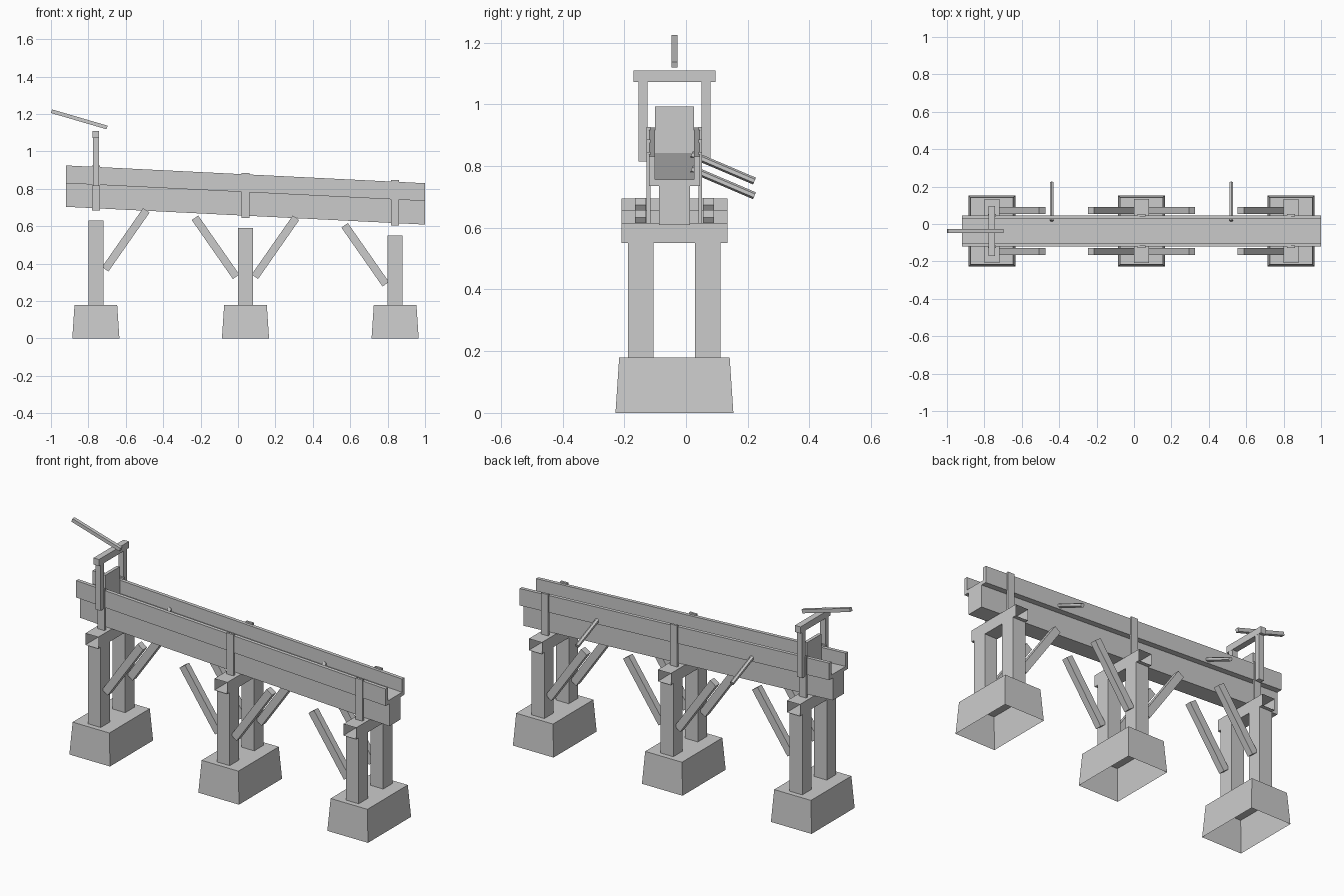
import bpy, bmesh, math
from mathutils import Vector, Matrix

if "Cube" in bpy.data.objects:
    bpy.data.objects.remove(bpy.data.objects["Cube"])

YC = -0.0375                      # centre line of the flume
X0, X1 = -0.92, 1.0               # flume ends
SLOPE = -0.095 / 1.92


def drop(x):
    return (x - X0) * SLOPE


def finish(name, bm):
    bmesh.ops.recalc_face_normals(bm, faces=bm.faces)
    me = bpy.data.meshes.new(name)
    bm.to_mesh(me)
    bm.free()
    ob = bpy.data.objects.new(name, me)
    bpy.context.collection.objects.link(ob)
    return ob


def box(name, x, y, z, shear=False, open_axis=None, open_signs=(-1, 1), taper=0.0):
    """Box from (min, max) ranges; can follow the flume slope, taper upward or lose end faces."""
    bm = bmesh.new()
    bmesh.ops.create_cube(bm, size=1)
    if open_axis is not None:
        bm.normal_update()
        gone = [f for f in bm.faces
                if any(f.normal[open_axis] * s > 0.9 for s in open_signs)]
        bmesh.ops.delete(bm, geom=gone, context='FACES_ONLY')
    for v in bm.verts:
        t = taper if v.co.z > 0 else 0
        sx, sy = math.copysign(t, v.co.x), math.copysign(t, v.co.y)
        p = [r[0] + (c + 0.5) * (r[1] - r[0]) for r, c in zip((x, y, z), v.co)]
        v.co = (p[0] - sx, p[1] - sy, p[2])
        if shear:
            v.co.z += drop(v.co.x)
    return finish(name, bm)


def bar(name, a, b, wide, thick):
    """Rectangular bar between two points lying in an x-z plane."""
    a, b = Vector(a), Vector(b)
    d = (b - a).normalized()
    side = Vector((0, 1, 0))
    up = d.cross(side)
    rot = Matrix((d, side, up)).transposed().to_4x4()
    bm = bmesh.new()
    bmesh.ops.create_cube(bm, size=1)
    scale = Matrix.Diagonal(((b - a).length, wide, thick, 1))
    bm.transform(Matrix.Translation((a + b) / 2) @ rot @ scale)
    return finish(name, bm)


def rod(name, a, b, r, sides=6):
    a, b = Vector(a), Vector(b)
    bm = bmesh.new()
    bmesh.ops.create_cone(bm, cap_ends=True, segments=sides, radius1=r, radius2=r,
                          depth=(b - a).length)
    rot = (b - a).to_track_quat('Z', 'Y').to_matrix().to_4x4()
    bm.transform(Matrix.Translation((a + b) / 2) @ rot)
    return finish(name, bm)


def span(c, h):
    return (c - h, c + h)


def side_range(s, near, far):
    return tuple(sorted((YC + s * near, YC + s * far)))


# Trestle bents: footing, posts, hollow cap beam, braces, straps
for i, (cx, top, brace_dirs) in enumerate(((-0.76, 0.63, (1,)),
                                           (0.04, 0.59, (-1, 1)),
                                           (0.84, 0.55, (-1,))), 1):
    box(f"footing_{i}", span(cx, 0.126), span(YC, 0.191), (0, 0.18),
        open_axis=2, open_signs=(-1,), taper=0.012)
    box(f"cap_beam_{i}", span(cx, 0.04), span(YC, 0.172), (top, top + 0.065), open_axis=1)
    for s, tag in ((-1, "front"), (1, "back")):
        box(f"{tag}_post_{i}", span(cx, 0.04), side_range(s, 0.067, 0.15), (0.18, top),
            open_axis=2)
        box(f"{tag}_strap_{i}", span(cx, 0.021), side_range(s, 0.078, 0.09),
            (top + 0.055, top + 0.296))
        for d in brace_dirs:
            y = YC + s * 0.11
            bar(f"{tag}_brace_{i}", (cx + d * 0.05, y, top - 0.26),
                (cx + d * 0.27, y, top + 0.055), 0.036, 0.042)

# Sloping flume: support beam, floor and side walls
box("support_beam", (X0, X1), span(YC, 0.05), (0.704, 0.83), shear=True)
box("flume_floor", (X0, X1), span(YC, 0.083), (0.83, 0.851), shear=True)
for s, tag in ((-1, "front"), (1, "back")):
    box(f"{tag}_wall", (X0, X1), side_range(s, 0.063, 0.083), (0.83, 0.925), shear=True)

# Sluice gate: uprights, crossbar, panel and lever
for s, tag in ((-1, "front"), (1, "back")):
    box(f"{tag}_gate_upright", span(-0.76, 0.016), side_range(s, 0.088, 0.117), (0.815, 1.072))
box("gate_crossbar", span(-0.76, 0.017), span(YC, 0.133), (1.072, 1.109))
box("gate_panel", span(-0.76, 0.009), span(YC, 0.063), (0.83, 0.992))
bar("gate_lever", (-0.997, YC, 1.215), (-0.7, YC, 1.128), 0.02, 0.02)

# Drain spouts on the back wall
for i, x in enumerate((-0.44, 0.52), 1):
    dz = drop(x) - drop(-0.44)
    rod(f"drain_spout_{i}", (x, 0.018, 0.838 + dz), (x, 0.222, 0.751 + dz), 0.012)
